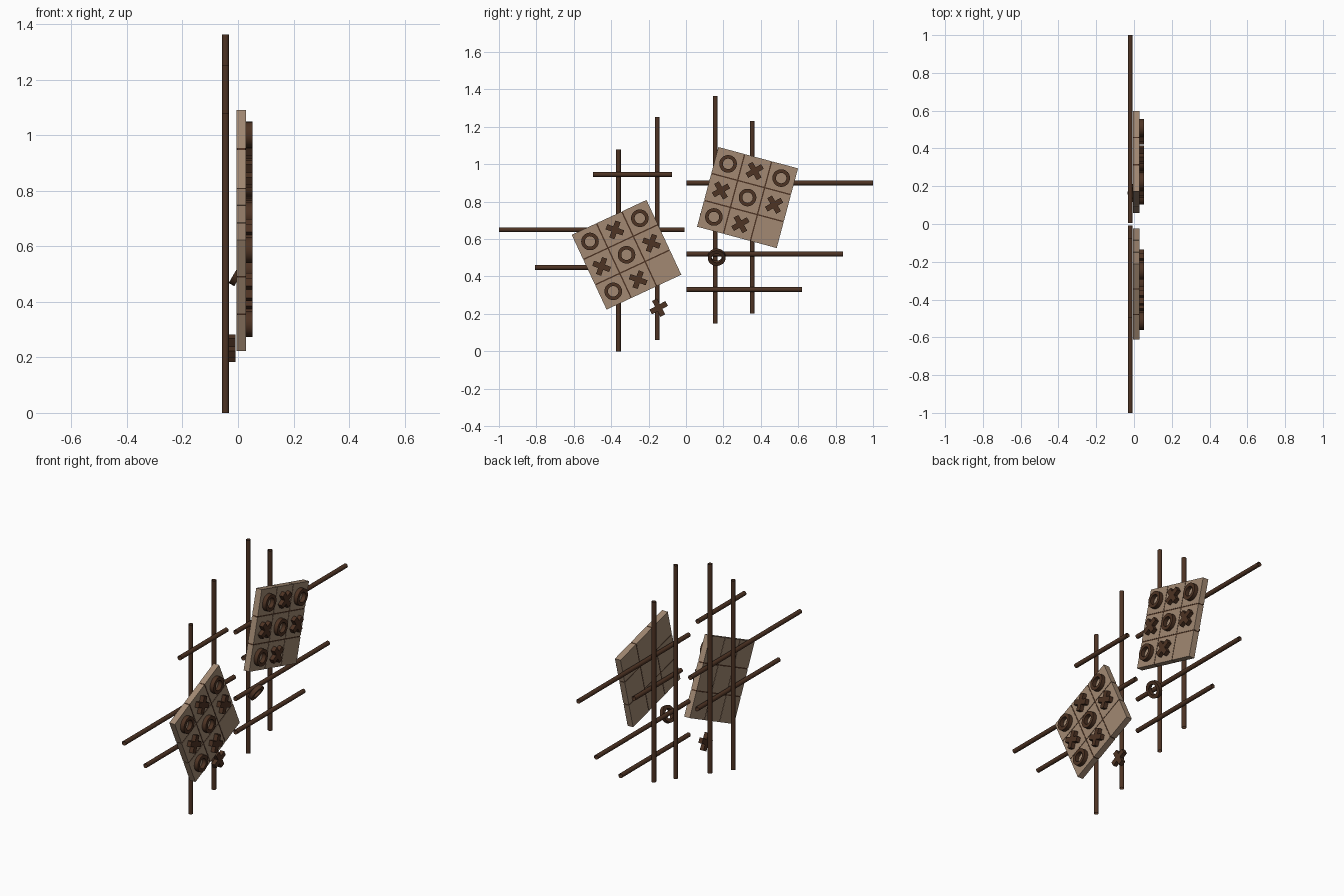
import bpy, bmesh
from math import radians, cos, sin, pi
from mathutils import Matrix, Vector

if "Cube" in bpy.data.objects:
    bpy.data.objects.remove(bpy.data.objects["Cube"])


def material(name, color):
    m = bpy.data.materials.new(name)
    m.diffuse_color = color
    m.use_nodes = True
    m.node_tree.nodes["Principled BSDF"].inputs["Base Color"].default_value = m.diffuse_color
    return m


DARK = material("dark_wood", (0.075, 0.033, 0.017, 1))
TAN = material("light_wood", (0.36, 0.25, 0.17, 1))


def finish(name, bm, mat, matrix, smooth=False):
    bmesh.ops.recalc_face_normals(bm, faces=bm.faces)
    me = bpy.data.meshes.new(name)
    bm.to_mesh(me)
    bm.free()
    me.materials.append(mat)
    ob = bpy.data.objects.new(name, me)
    bpy.context.collection.objects.link(ob)
    ob.matrix_world = matrix
    if smooth:
        bpy.ops.object.select_all(action='DESELECT')
        ob.select_set(True)
        bpy.context.view_layer.objects.active = ob
        bpy.ops.object.shade_smooth_by_angle(angle=radians(35))
    return ob


def add_box(bm, center, size):
    bmesh.ops.create_cube(bm, size=1, matrix=Matrix.Translation(center)
                          @ Matrix.Diagonal((*size, 1)))


def rod(name, a, b, radius=0.0125):
    # open-ended round rod from a to b
    a, b = Vector(a), Vector(b)
    bm = bmesh.new()
    bmesh.ops.create_cone(bm, cap_ends=False, segments=24, radius1=radius,
                          radius2=radius, depth=(b - a).length)
    rot = (b - a).to_track_quat('Z', 'Y').to_matrix().to_4x4()
    finish(name, bm, DARK, Matrix.Translation((a + b) / 2) @ rot, True)


def ring(name, matrix, outer=0.047, inner=0.028, t=0.023, n=32):
    # flat ring facing +x, rectangular section
    bm = bmesh.new()
    loops = [[bm.verts.new((x, r * cos(2 * pi * i / n), r * sin(2 * pi * i / n)))
              for r, x in ((outer, -t / 2), (outer, t / 2), (inner, t / 2), (inner, -t / 2))]
             for i in range(n)]
    for i in range(n):
        p, q = loops[i], loops[(i + 1) % n]
        for k in range(4):
            j = (k + 1) % 4
            bm.faces.new((p[k], q[k], q[j], p[j]))
    finish(name, bm, DARK, matrix, True)


def cross(name, matrix, arm=0.048, w=0.0145, t=0.023):
    # extruded twelve-point cross with arms along y and z
    bm = bmesh.new()
    quarter = [(w, w), (w, arm), (-w, arm)]
    pts = []
    for k in range(4):
        c, s = round(cos(k * pi / 2)), round(sin(k * pi / 2))
        pts += [(c * y - s * z, s * y + c * z) for y, z in quarter]
    face = bm.faces.new([bm.verts.new((-t / 2, y, z)) for y, z in pts])
    ext = bmesh.ops.extrude_face_region(bm, geom=[face])
    bmesh.ops.translate(bm, vec=(t, 0, 0),
                        verts=[v for v in ext["geom"] if isinstance(v, bmesh.types.BMVert)])
    finish(name, bm, DARK, matrix)


# lattice rods
for i, (y, z0, z1) in enumerate([(-0.361, 0, 1.08), (-0.153, 0.06, 1.252),
                                 (0.157, 0.148, 1.364), (0.354, 0.203, 1.23)]):
    rod(f"upright_rod_{i}", (-0.045, y, z0), (-0.045, y, z1))
for i, (z, y0, y1) in enumerate([(0.945, -0.498, -0.075), (0.65, -1, -0.008),
                                 (0.448, -0.807, -0.07), (0.9, 0.004, 1),
                                 (0.725, 0.075, 0.5), (0.52, 0.004, 0.84),
                                 (0.33, 0.004, 0.62)]):
    rod(f"cross_rod_{i}", (-0.02, y0, z), (-0.02, y1, z))


def board(side, y, z, angle):
    size, gap, step, t = 0.441, 0.007, 0.147, 0.035
    base = Matrix.Translation((0.0115, y, z)) @ Matrix.Rotation(radians(angle), 4, 'X')
    tile = (size - 2 * gap) / 3
    # nine tiles
    bm = bmesh.new()
    for r in (-1, 0, 1):
        for c in (-1, 0, 1):
            add_box(bm, (0, c * (tile + gap), r * (tile + gap)), (t, tile, tile))
    finish(f"{side}_board_tiles", bm, TAN, base)
    # dark strips filling the grooves
    bm = bmesh.new()
    off, inner = (tile + gap) / 2, size - 0.003
    for s in (-1, 1):
        add_box(bm, (0, s * off, 0), (t - 0.003, gap, inner))
        add_box(bm, (0, 0, s * off), (t - 0.003, inner, gap))
    finish(f"{side}_board_grooves", bm, DARK, base)
    # game pieces, lower right square left empty
    for k in range(8):
        r, c = divmod(k, 3)
        m = base @ Matrix.Translation((t / 2 + 0.0115, (c - 1) * step, (1 - r) * step))
        if k % 2:
            cross(f"{side}_cross_{k}", m @ Matrix.Rotation(pi / 4, 4, 'X'))
        else:
            ring(f"{side}_ring_{k}", m)


board("left", -0.318, 0.516, 25)
board("right", 0.329, 0.822, -15)

# loose pieces resting on the lattice
ring("loose_ring", Matrix.Translation((0, 0.164, 0.503)) @ Matrix.Rotation(radians(30), 4, 'Y'))
cross("loose_cross", Matrix.Translation((-0.021, -0.146, 0.233)) @ Matrix.Rotation(radians(28), 4, 'X'))
